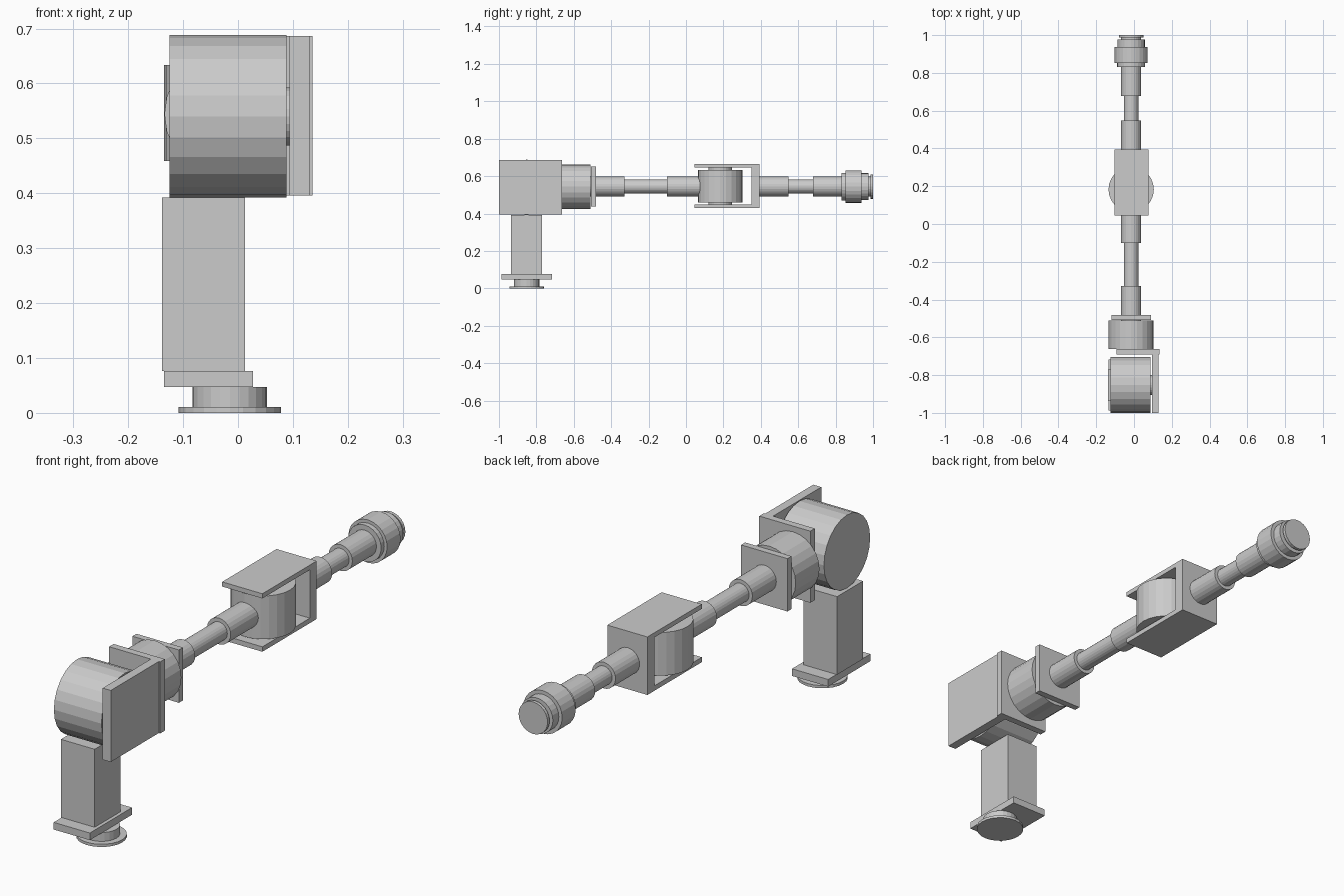
import bpy, bmesh, math
from mathutils import Matrix

if "Cube" in bpy.data.objects:
    bpy.data.objects.remove(bpy.data.objects["Cube"])

CX = -0.015      # arm axis in x
AZ = 0.544       # arm axis height
BY = -0.852      # base / shoulder position in y
ROT = {'X': Matrix.Rotation(math.pi / 2, 4, 'Y'),
       'Y': Matrix.Rotation(-math.pi / 2, 4, 'X'),
       'Z': Matrix.Identity(4)}


def finish(name, bm):
    me = bpy.data.meshes.new(name)
    bm.to_mesh(me)
    bm.free()
    ob = bpy.data.objects.new(name, me)
    bpy.context.collection.objects.link(ob)
    return ob


def box(name, x, y, z):
    """Box from (min, max) ranges."""
    bm = bmesh.new()
    bmesh.ops.create_cube(bm, size=1)
    for v in bm.verts:
        v.co = [r[0] + (c + 0.5) * (r[1] - r[0]) for r, c in zip((x, y, z), v.co)]
    return finish(name, bm)


def cyl(name, axis, a, b, r, centre, sides=24):
    """Cylinder from a to b along the axis; centre gives the other two coordinates."""
    bm = bmesh.new()
    bmesh.ops.create_cone(bm, cap_ends=True, segments=sides,
                          radius1=r, radius2=r, depth=b - a)
    pos = list(centre)
    pos.insert('XYZ'.index(axis), (a + b) / 2)
    bm.transform(Matrix.Translation(pos) @ ROT[axis])
    return finish(name, bm)


# Base turntable and column
cyl("base_disc", 'Z', 0, 0.011, 0.093, (CX, BY))
cyl("base_neck", 'Z', 0.011, 0.047, 0.068, (CX, BY))
box("base_plate", (-0.135, 0.027), (-0.987, -0.717), (0.047, 0.076))
box("column", (-0.138, 0.013), (-0.936, -0.770), (0.076, 0.392))

# Shoulder joint and its L bracket
cyl("shoulder_drum", 'X', -0.125, 0.088, 0.148, (BY, 0.540))
cyl("shoulder_hub", 'X', 0.08, 0.1, 0.053, (BY, 0.540))
box("shoulder_bracket_side", (0.094, 0.130), (-1.0, -0.692), (0.396, 0.686))
box("shoulder_bracket_back", (-0.093, 0.136), (-0.692, -0.663), (0.396, 0.686))

# Roll joint
cyl("roll_drum", 'Y', -0.663, -0.511, 0.119, (CX, AZ))
cyl("roll_hub", 'Y', -0.515, -0.500, 0.053, (CX, AZ))
box("roll_plate", (-0.118, 0.090), (-0.507, -0.481), (0.437, 0.651))

# Two arm links, each a thin tube between two sleeves
for name, ys in (("upper_arm", (-0.481, -0.328, -0.101, 0.09)),
                 ("forearm", (0.394, 0.548, 0.678, 0.832))):
    for i, r in enumerate((0.053, 0.038, 0.053)):
        part = ("rear_sleeve", "tube", "front_sleeve")[i]
        cyl(f"{name}_{part}", 'Y', ys[i], ys[i + 1], r, (CX, AZ))

# Elbow joint inside a U bracket
EY = 0.183
cyl("elbow_drum", 'Z', 0.459, 0.634, 0.120, (CX, EY))
cyl("elbow_hub", 'Z', 0.445, 0.650, 0.064, (CX, EY))
bx = (-0.103, 0.077)
box("elbow_bracket_top", bx, (0.046, 0.394), (0.645, 0.664))
box("elbow_bracket_bottom", bx, (0.046, 0.394), (0.429, 0.449))
box("elbow_bracket_back", bx, (0.350, 0.394), (0.449, 0.645))

# Wrist: stacked discs
wrist = ((0.832, 0.852, 0.074), (0.852, 0.938, 0.087), (0.938, 0.976, 0.072),
         (0.976, 0.987, 0.053), (0.987, 1.0, 0.065))
for i, (a, b, r) in enumerate(wrist):
    cyl(f"wrist_ring_{i + 1}", 'Y', a, b, r, (CX, AZ))
